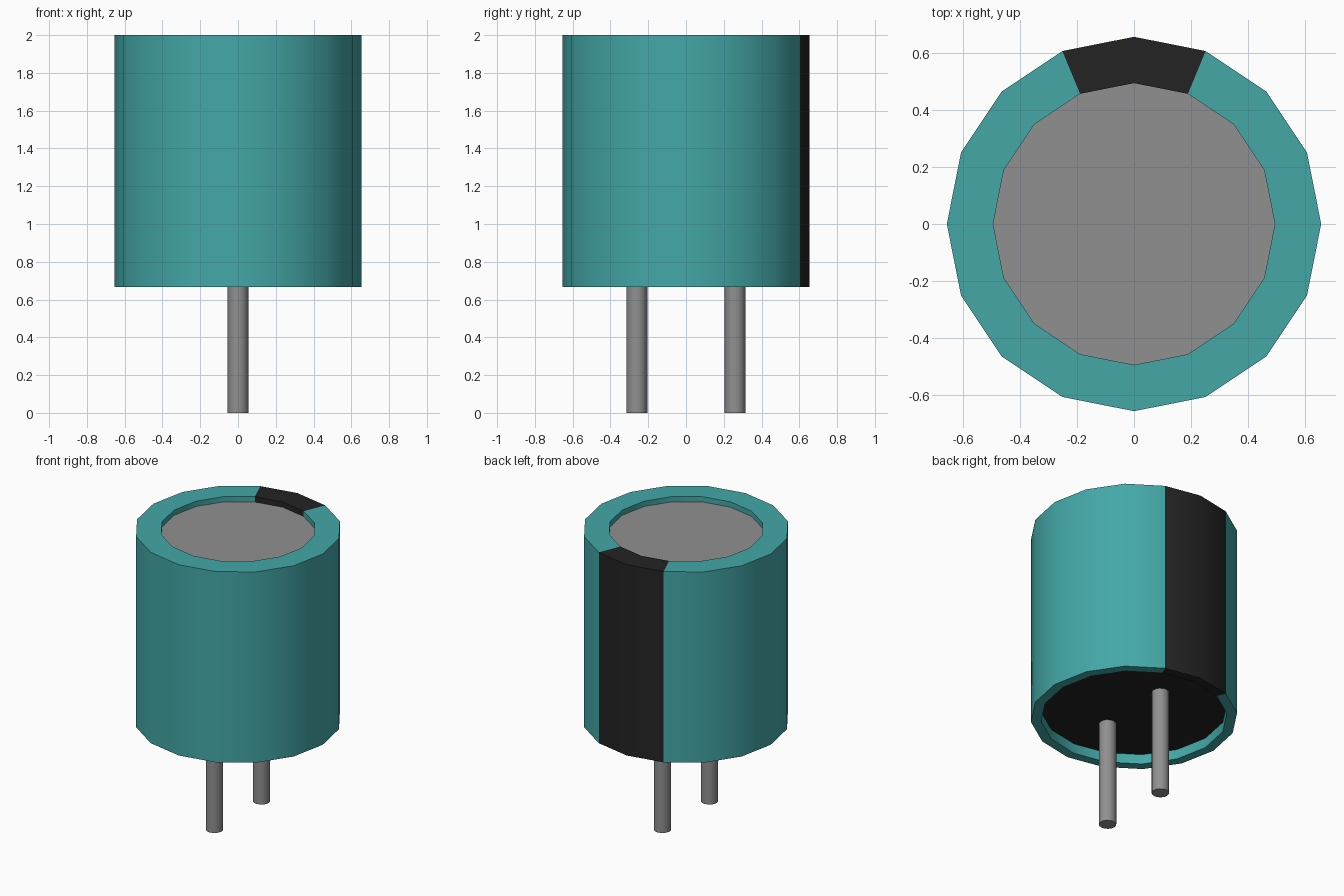
import bpy, bmesh, math

cube = bpy.data.objects.get("Cube")
if cube:
    bpy.data.objects.remove(cube, do_unlink=True)

SIDES = 16
OUTER, TOP_INNER, LOW_INNER = 0.655, 0.493, 0.59
BASE, TOP = 0.667, 2.0
PLATE_Z, PLUG_Z = 1.963, 0.735


def material(name, color):
    mat = bpy.data.materials.new(name)
    mat.use_nodes = True
    mat.diffuse_color = (*color, 1)
    bsdf = next(n for n in mat.node_tree.nodes if n.type == "BSDF_PRINCIPLED")
    bsdf.inputs["Base Color"].default_value = (*color, 1)
    return mat


teal = material("teal", (0.058, 0.39, 0.39))
black = material("black", (0.0175, 0.0175, 0.0175))
grey = material("grey metal", (0.28, 0.28, 0.28))


def finish(bm, name, mats):
    mesh = bpy.data.meshes.new(name)
    bm.to_mesh(mesh)
    bm.free()
    for mat in mats:
        mesh.materials.append(mat)
    obj = bpy.data.objects.new(name, mesh)
    bpy.context.collection.objects.link(obj)
    bpy.ops.object.select_all(action="DESELECT")
    obj.select_set(True)
    bpy.context.view_layer.objects.active = obj
    bpy.ops.object.shade_smooth_by_angle(angle=math.radians(35))
    return obj


def ring(bm, radius, z):
    step = math.tau / SIDES
    return [bm.verts.new((radius * math.cos(i * step), radius * math.sin(i * step), z))
            for i in range(SIDES)]


# Sleeve: wall with a rolled lip at each end and a polarity stripe at the back
bm = bmesh.new()
profile = [(LOW_INNER, PLUG_Z), (LOW_INNER, BASE), (OUTER, BASE),
           (OUTER, TOP), (TOP_INNER, TOP), (TOP_INNER, PLATE_Z)]
rings = [ring(bm, r, z) for r, z in profile]
for low, high in zip(rings, rings[1:]):
    for i in range(SIDES):
        j = (i + 1) % SIDES
        face = bm.faces.new((low[i], low[j], high[j], high[i]))
        c = face.calc_center_median()
        face.material_index = int(c.y > 2 * abs(c.x))
finish(bm, "sleeve", [teal, black])


# Recessed end discs
def disc(name, radius, z, mat, up):
    bm = bmesh.new()
    verts = ring(bm, radius, z)
    bm.faces.new(verts if up else verts[::-1])
    finish(bm, name, [mat])


disc("top_plate", TOP_INNER, PLATE_Z, grey, True)
disc("bottom_plug", LOW_INNER, PLUG_Z, black, False)

# Wire leads
for name, y in (("front_lead", -0.26), ("back_lead", 0.26)):
    bm = bmesh.new()
    bmesh.ops.create_cone(bm, cap_ends=True, segments=SIDES, radius1=0.055,
                          radius2=0.055, depth=PLUG_Z)
    bmesh.ops.translate(bm, verts=bm.verts, vec=(0, y, PLUG_Z / 2))
    finish(bm, name, [grey])
